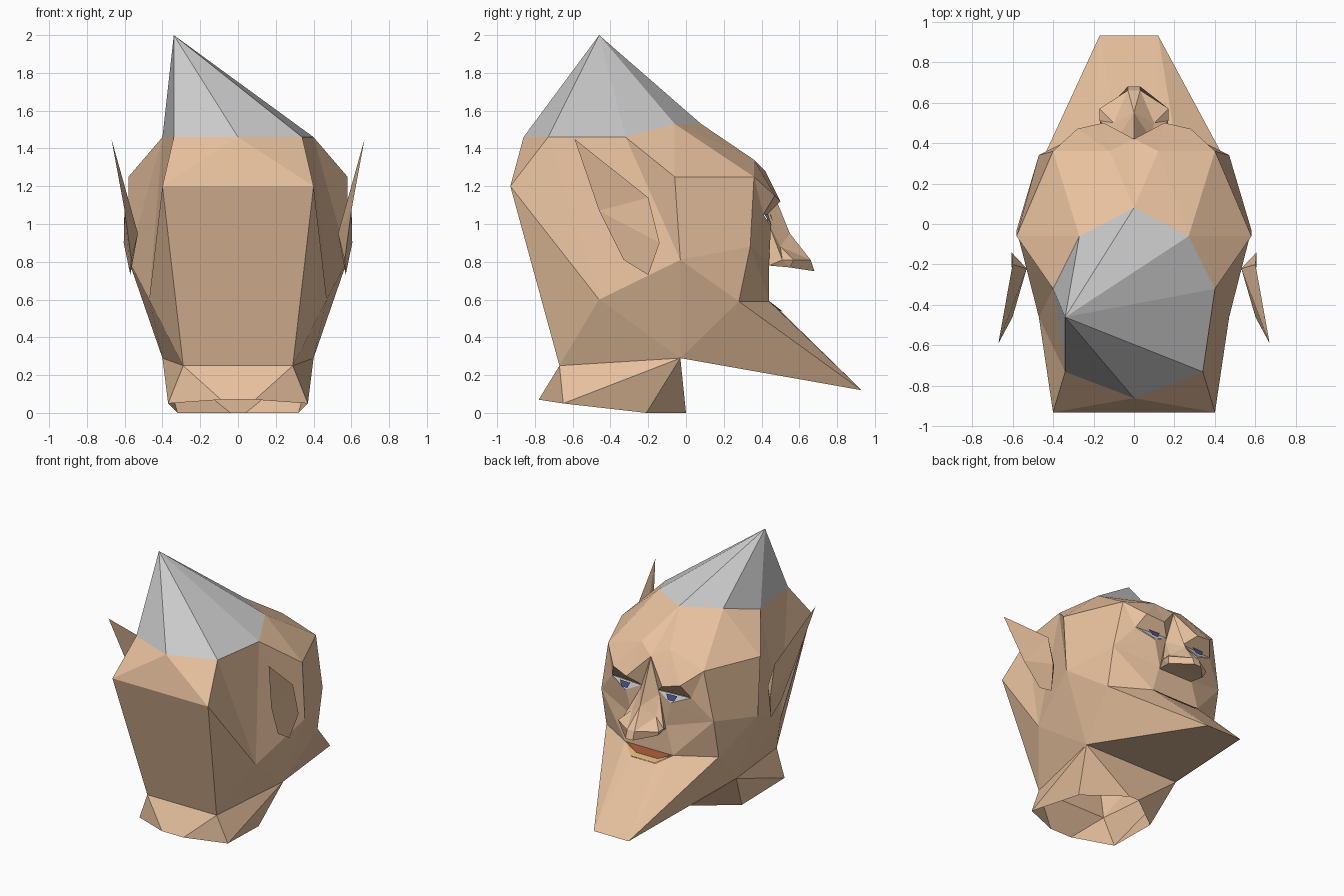
import bpy, bmesh
from mathutils import Vector

if "Cube" in bpy.data.objects:
    bpy.data.objects.remove(bpy.data.objects["Cube"])


def material(name, rgb):
    m = bpy.data.materials.new(name)
    m.diffuse_color = (*rgb, 1)
    m.use_nodes = True
    m.node_tree.nodes["Principled BSDF"].inputs["Base Color"].default_value = m.diffuse_color
    return m


skin = material("skin", (0.8, 0.53, 0.34))
red = material("mouth_red", (0.35, 0.09, 0.04))
lip = material("lip_tan", (0.72, 0.45, 0.18))
blue = material("iris_blue", (0.07, 0.09, 0.28))


def build(name, pts, faces, mat=None, nudge=None):
    """Mirrored low-poly mesh: capital letters are right-side points,
    lower-case letters their mirror images."""
    bm = bmesh.new()
    verts, done = {}, set()

    def vert(k):
        x, y, z = pts[k.upper()]
        if x == 0:
            k = k.upper()
        if k not in verts:
            verts[k] = bm.verts.new((x if k.isupper() else -x, y, z))
        return verts[k]

    for f in faces.split():
        for word in (f, f.swapcase()[::-1]):
            vs = [vert(k) for k in word]
            key = frozenset(vs)
            if key not in done:
                done.add(key)
                bm.faces.new(vs)
    if nudge:
        nudge(bm)
    bmesh.ops.recalc_face_normals(bm, faces=bm.faces)
    bm.normal_update()
    mid = Vector((0, -0.2, 0.85))
    if sum(f.calc_area() * f.normal.dot(f.calc_center_median() - mid) for f in bm.faces) < 0:
        bmesh.ops.reverse_faces(bm, faces=bm.faces)
    me = bpy.data.meshes.new(name)
    bm.to_mesh(me)
    bm.free()
    if mat:
        me.materials.append(mat)
    ob = bpy.data.objects.new(name, me)
    bpy.context.collection.objects.link(ob)
    return ob


def chin_shift(bm):
    for v in bm.verts:
        if v.co.y > 0.9:
            v.co.x -= 0.025


# Skull, jutting jaw and open neck
build("head", {
    "A": (0, .08, 1.53), "B": (.27, -.06, 1.53), "C": (.40, -.32, 1.46),
    "D": (.34, -.73, 1.46), "E": (0, -.86, 1.46), "F": (.40, -.93, 1.20),
    "G": (.47, -.46, .60), "H": (.58, -.03, .81), "I": (.58, -.06, 1.25),
    "J": (.40, .36, 1.25), "K": (.12, .36, 1.34), "L": (0, .42, 1.28),
    "M": (.47, .34, .88), "N": (.47, .28, .59), "O": (.29, -.67, .25),
    "P": (.40, -.03, .29), "Q": (.145, .93, .12), "R": (.09, -.78, .07),
    "S": (.37, -.65, .05), "T": (.32, -.21, 0), "U": (.04, 0, 0),
    "V": (.20, .44, .59), "W": (.10, .51, .53),
}, "BAK BKJ AKL BJI BIC CIH CHG CGD DGF DFE EFf FGO FOof GOP GPH HPN HNM HMJI "
   "PQN PpqQ NVQ VWQ WwqQ ORro OSR OPS PTS PUT PpuU", skin, chin_shift)

# Brows, cheeks and upper lip
build("face", {
    "A": (0, .42, 1.28), "B": (.12, .36, 1.34), "C": (.40, .36, 1.25),
    "D": (.28, .47, 1.15), "E": (.15, .50, 1.12), "F": (.07, .43, 1.05),
    "G": (.33, .41, 1.05), "H": (.19, .45, .99), "I": (.47, .34, .88),
    "J": (.47, .28, .59), "K": (.20, .44, .59), "M": (.14, .44, .80),
}, "BCD BDE ABE AEF CGD DGFE CIG IHG IMH HMF IKM IJK MKkm FMmf AFf", skin)

# Nose with flared wings
build("nose", {
    "A": (0, .42, 1.27), "B": (0, .55, .95), "T": (.03, .66, .81),
    "C": (.03, .68, .75), "W": (.17, .57, .81), "V": (.17, .51, .81),
    "X": (.10, .50, .88), "E": (.08, .43, 1.02), "G": (.14, .44, .78),
    "Y": (.15, .55, .77),
}, "AEB EXB XTB BTt XWT XVW EVX EGV WYCT TCct VYW VGY GgyY YycC", skin)

# Swept-back pointed ears
build("ears", {
    "A": (.67, -.59, 1.45), "B": (.60, -.46, 1.07), "C": (.565, -.33, .81),
    "D": (.57, -.20, .73), "E": (.605, -.14, .90), "F": (.60, -.20, 1.14),
    "G": (.53, -.22, .95),
}, "AFB FEB EDCB AGF FGE EGD DGC CGB BGA", skin)

# Eyes and irises
build("eyes", {"A": (.07, .435, 1.05), "B": (.33, .415, 1.05), "C": (.19, .455, .99)}, "ABC")
build("irises", {"A": (.15, .45, 1.05), "B": (.24, .445, 1.05),
                 "C": (.22, .46, 1.01), "D": (.17, .46, 1.01)}, "ABCD", blue)

# Open mouth and lower lip
build("mouth", {"A": (.20, .435, .595), "B": (.09, .47, .545)}, "ABba", red)
build("lower_lip", {"A": (.20, .44, .592), "B": (.10, .515, .535), "C": (.09, .47, .548)},
      "ABC BbcC", lip)


# Lopsided pointed hair
def lean(bm):
    for v in bm.verts:
        if v.co.z > 1.9:
            v.co.x = -.34


build("hair", {
    "A": (0, .08, 1.53), "B": (.27, -.06, 1.53), "C": (.40, -.32, 1.46),
    "D": (.34, -.73, 1.46), "E": (0, -.86, 1.46), "T": (0, -.46, 2.0),
}, "ABT BCT CDT DET", None, lean)
